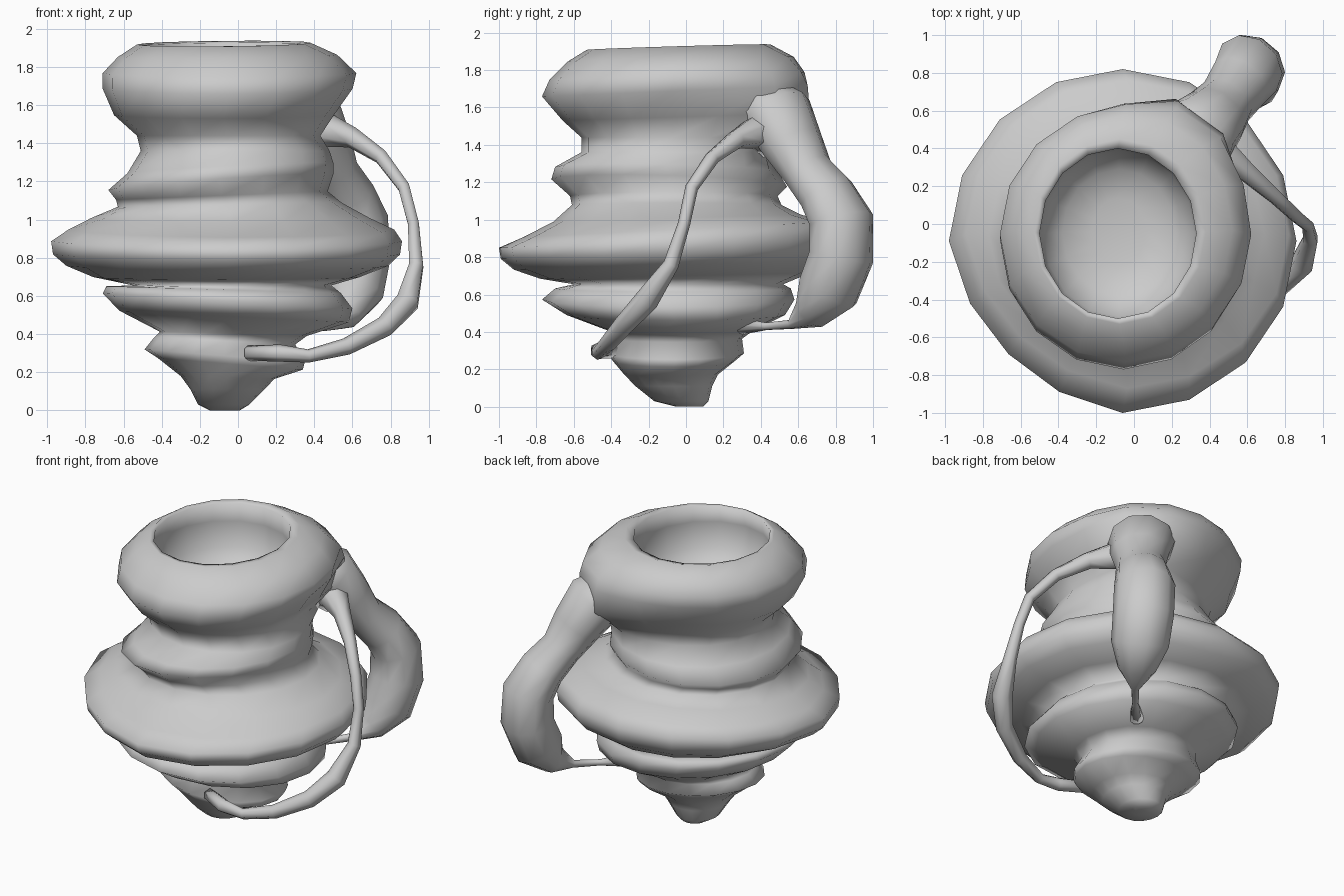
import bpy, bmesh, math
from mathutils import Vector


def loft(name, rings, cap_start=True, cap_end=True):
    """Skin a stack of equal-sized vertex rings into a smooth object."""
    bm = bmesh.new()
    vs = [[bm.verts.new(p) for p in r] for r in rings]
    n = len(vs[0])
    for a, b in zip(vs, vs[1:]):
        for i in range(n):
            j = (i + 1) % n
            bm.faces.new((a[i], a[j], b[j], b[i]))
    if cap_start:
        bm.faces.new(vs[0][::-1])
    if cap_end:
        bm.faces.new(vs[-1])
    bmesh.ops.recalc_face_normals(bm, faces=bm.faces)
    me = bpy.data.meshes.new(name)
    bm.to_mesh(me)
    bm.free()
    ob = bpy.data.objects.new(name, me)
    bpy.context.collection.objects.link(ob)
    for p in me.polygons:
        p.use_smooth = True
    return ob


def level(z, x0, x1, y0, y1, tx=0.0, ty=0.0, bulge=0.0, flat=0.0, n=16):
    """Tilted oval ring from its extents; bulge swells it towards the handle,
    flat trims the front left."""
    out = []
    for i in range(n):
        a = 2 * math.pi * i / n
        deg = math.degrees(a)
        k = 1 + bulge * math.exp(-((deg - 57) / 27) ** 2)
        if 180 < deg < 270:
            k -= flat * math.sin(2 * a)
        x = (x0 + x1) / 2 + (x1 - x0) / 2 * math.cos(a) * k
        y = (y0 + y1) / 2 + (y1 - y0) / 2 * math.sin(a) * k
        out.append(Vector((x, y, max(0, z + tx * x + ty * y))))
    return out


def tube(name, path, sides=8):
    """Tube through (x, y, z, radius, sideways radius) points."""
    pts = [Vector(p[:3]) for p in path]
    rings, side = [], Vector((0.7, -0.7, 0))
    for i, p in enumerate(pts):
        t = (pts[min(i + 1, len(pts) - 1)] - pts[max(i - 1, 0)]).normalized()
        side = (side - t * side.dot(t)).normalized()
        up = t.cross(side)
        rings.append([p + side * math.cos(k * math.tau / sides) * path[i][-1]
                      + up * math.sin(k * math.tau / sides) * path[i][3]
                      for k in range(sides)])
    return loft(name, rings)


# Foot and lower flange: z, x extents, y extents, tilt in x and y
lower = [
    (0.00, -.15, .01, -.05, .09),
    (0.03, -.21, .06, -.17, .12),
    (0.11, -.25, .14, -.27, .14),
    (0.17, -.30, .19, -.33, .17, -.03),
    (0.24, -.42, .34, -.39, .26, -.08),
    (0.28, -.49, .35, -.42, .31, -.08),
    (0.36, -.44, .30, -.39, .30, -.05),
    (0.40, -.41, .36, -.40, .35, -.03),
    (0.49, -.62, .58, -.64, .53, -.05),
    (0.57, -.71, .60, -.77, .58, -.06),
    (0.63, -.69, .54, -.70, .56, -.03),
]
# Wide belly, collar and neck
upper = [
    (0.655, -.55, .49, -.60, .52),
    (0.70, -.76, .64, -.78, .66, 0, .02),
    (0.76, -.90, .79, -.92, .76, 0, .03, 0, .07),
    (0.82, -.97, .85, -.99, .81, 0, .03, 0, .07),
    (0.89, -.98, .86, -1.0, .82, 0, .04, 0, .07),
    (0.95, -.89, .82, -.87, .76, 0, .05, 0, .06),
    (1.01, -.77, .69, -.71, .61, 0, .03),
    (1.08, -.63, .54, -.61, .51, .02),
    (1.13, -.64, .47, -.62, .49, .04),
    (1.20, -.68, .50, -.72, .54, .07, -.03),
    (1.27, -.58, .50, -.70, .49, .05, -.02),
    (1.36, -.51, .48, -.56, .42, 0, 0, .10),
    (1.44, -.53, .43, -.56, .42, 0, 0, .34),
]
# Mouth: outer bulge, lip, then the bowl inside
mouth = [
    (1.55, -.65, .50, -.66, .52, 0, .03, .40),
    (1.69, -.71, .60, -.77, .61, 0, .04, .17),
    (1.77, -.71, .62, -.73, .62, 0, .03, .09),
    (1.86, -.63, .52, -.63, .57, .01, .02, .04),
    (1.925, -.53, .38, -.53, .45, .01, .03),
    (1.92, -.50, .33, -.50, .40, .01, .02),
    (1.80, -.51, .34, -.52, .41),
    (1.63, -.48, .32, -.49, .39),
    (1.53, -.38, .22, -.38, .29),
    (1.49, -.22, .06, -.22, .14),
]
loft("pot_body", [level(*r) for r in lower + upper + mouth])

# Thick handle growing from the shoulder, tapering to a thin tail
tube("thick_handle", [
    (.25, .38, 1.66, .12, .22), (.35, .49, 1.56, .18, .21),
    (.43, .57, 1.40, .155, .18), (.49, .65, 1.26, .125, .155),
    (.56, .75, 1.14, .14, .17), (.61, .83, 1.00, .16, .19),
    (.62, .83, .80, .165, .19), (.59, .76, .62, .165, .18),
    (.54, .67, .50, .09, .12), (.46, .56, .44, .025), (.35, .43, .43, .02),
    (.23, .30, .43, .045)], 10)

# Slender handle looping round to the front of the foot
tube("thin_handle", [
    (.38, .43, 1.46, .13), (.47, .37, 1.47, .09), (.60, .27, 1.43, .055),
    (.75, .14, 1.33, .04), (.87, .03, 1.17, .035), (.92, -.01, .98, .033),
    (.935, -.08, .76, .042), (.89, -.21, .57, .065), (.77, -.33, .44, .055),
    (.57, -.42, .335, .045), (.37, -.47, .285, .035), (.22, -.47, .30, .045),
    (.05, -.38, .30, .04)], 6)
